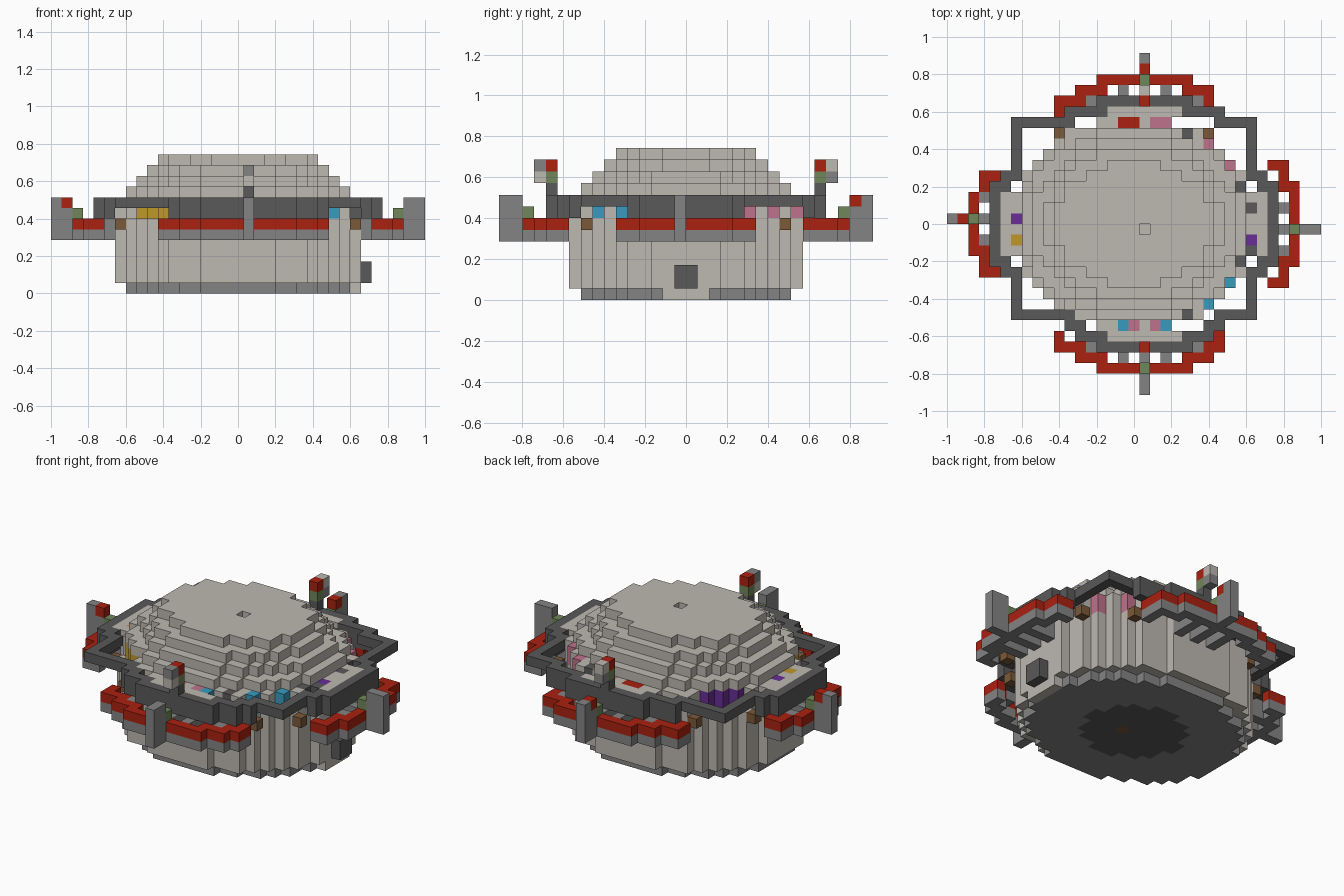
import bpy
import bmesh
from mathutils import Vector

old = bpy.data.objects.get("Cube")
if old:
    bpy.data.objects.remove(old, do_unlink=True)

U = 2 / 35          # edge of one block
cells = {}          # block position -> part name
parts = {}          # part name -> material

PALETTE = {
    "pale_stone": (0.51, 0.48, 0.44), "mid_grey": (0.23, 0.23, 0.23),
    "dark_grey": (0.10, 0.10, 0.10), "red": (0.40, 0.015, 0.005),
    "yellow": (0.52, 0.31, 0.025), "purple": (0.14, 0.026, 0.30),
    "blue": (0.04, 0.33, 0.52), "pink": (0.52, 0.17, 0.26),
    "green": (0.16, 0.24, 0.10), "brown": (0.20, 0.10, 0.04),
}
mats = {}
for name, rgb in PALETTE.items():
    m = bpy.data.materials.new(name)
    m.use_nodes = True
    m.diffuse_color = (*rgb, 1)
    m.node_tree.nodes["Principled BSDF"].inputs["Base Color"].default_value = (*rgb, 1)
    mats[name] = m


def put(part, mat, xs, ys, zs):
    """Fill a box of blocks; each range is one index or an inclusive pair."""
    parts[part] = mat
    span = [range(r, r + 1) if isinstance(r, int) else range(r[0], r[1] + 1)
            for r in (xs, ys, zs)]
    for i in span[0]:
        for j in span[1]:
            for k in span[2]:
                cells[i, j, k] = part


def disc(part, mat, rx, ry, zs):
    """Fill an elliptical slab of blocks around the middle."""
    for i in range(35):
        for j in range(32):
            if ((i - 17) / rx) ** 2 + ((j - 15.5) / ry) ** 2 <= 1:
                put(part, mat, i, j, zs)


# Drum, base plate and stepped dome
disc("base", "mid_grey", 10.5, 9, 0)
disc("underside_plate", "dark_grey", 5.2, 4.6, 0)
put("underside_plug", "brown", 18, 15, 0)
disc("drum", "pale_stone", 11.5, 10, (1, 8))
for step in range(4):
    disc("dome", "pale_stone", 10.5 - step, 9 - step, 9 + step)
del cells[18, 15, 12]

# Door with its step
put("door_step", "pale_stone", 28, (14, 17), 0)
put("door", "dark_grey", 29, (15, 16), (1, 2))

# Shelf inside the rim bulges
for j in (5, 26):
    put("shelf", "pale_stone", (15, 21), j, 8)
for i in (5, 29):
    put("shelf", "pale_stone", i, (13, 18), 8)

# Dark rim: two blocks deep at the bulges, one at the corners
DEEP = (7, 8)
for rows in ((4, 5, 6, 7), (27, 26, 26, 25)):
    put("rim", "dark_grey", (14, 22), rows[0], DEEP)
    for a, b in ((12, 14), (22, 24)):
        put("rim", "dark_grey", a if rows[0] > 9 else (a, b), rows[1], DEEP)
        put("rim", "dark_grey", (a, b), rows[1], DEEP)
    for a, b in ((11, 12), (24, 25)):
        put("rim", "dark_grey", (a, b), rows[2], DEEP)
    for a, b in ((6, 11), (25, 28)):
        put("rim", "dark_grey", (a, b), rows[3], 8)
for outer, mid, corner in ((4, 5, 6), (30, 29, 28)):
    put("rim", "dark_grey", outer, (12, 19), DEEP)
    for a, b in ((11, 12), (19, 20)):
        put("rim", "dark_grey", mid, (a, b), DEEP)
    for a, b in ((7, 11), (20, 25)):
        put("rim", "dark_grey", corner, (a, b), 8)


# Four red galleries on grey footings
def gallery(xs, ys):
    put("gallery_footing", "mid_grey", xs, ys, 5)
    put("gallery", "red", xs, ys, 6)


for s, edge, right in ((1, 2, 25), (-1, 29, 24)):
    gallery((14, 22), edge)
    for pair in ((12, 14), (22, 24)):
        gallery(pair, edge + s)
    for pair in ((10, 12), (24, right)):
        gallery(pair, edge + 2 * s)
    for i in (10, right):
        gallery(i, edge + 3 * s)
        put("gallery_bracket", "brown", i, edge + 5 * s, 6)
    for i in (16, 18, 20):
        for n in (1, 2, 3):
            put("gallery_beam", "mid_grey", i, edge + n * s, (5, 6))
    for i in (13, 23):
        put("gallery_beam", "mid_grey", i, edge + 2 * s, 6)
for s, edge, lo, hi in ((1, 2, 11, 20), (-1, 32, 10, 21)):
    gallery(edge, (lo + 2, hi - 2))
    for pair in ((lo, lo + 2), (hi - 2, hi)):
        gallery(edge + s, pair)
    for j in (lo, hi):
        gallery(edge + 2 * s, j)
        put("gallery_bracket", "brown", edge + 4 * s, j, 6)
    mid = 16 if s > 0 else 15
    for j in (mid - 2, mid, mid + 2):
        for n in (1, 2, 3):
            put("gallery_beam", "mid_grey", edge + n * s, j, (5, 6))

# Outer fins with green joints and red lamps
FIN = (5, 8)
put("fin", "mid_grey", 18, (0, 1), FIN)
put("fin", "mid_grey", 18, (30, 31), FIN)
put("fin", "mid_grey", (33, 34), 15, FIN)
put("fin", "mid_grey", (0, 1), 16, FIN)
for i, j in ((18, 2), (18, 29), (32, 15), (2, 16)):
    put("fin_joint", "green", i, j, 7)
put("fin_lamp", "red", 18, 30, 8)
put("fin_lamp", "red", 1, 16, 8)

# Masts at front and back
for j, out, low, high in ((4, 3, "pale_stone", "mid_grey"),
                          (27, 28, "mid_grey", "pale_stone")):
    put("mast_foot", "dark_grey", 18, j, 9)
    put("mast_joint", "green", 18, j, 10)
    put("mast_lamp", "red", 18, j, 11)
    put("mast_cap_" + low, low, 18, out, 10)
    put("mast_cap_" + high, high, 18, out, 11)

# Coloured lamps and dark vents around the dome foot
LAMPS = {
    "purple": ((10, 22), (9, 21), (8, 20), (6, 16), (28, 14)),
    "yellow": ((6, 14), (8, 11), (9, 10), (10, 9)),
    "blue": ((24, 8), (26, 10), (16, 6), (20, 6)),
    "pink": ((24, 23), (26, 21), (17, 6), (19, 6), (19, 25), (20, 25)),
    "red": ((16, 25), (17, 25)),
    "dark_grey": ((22, 24), (22, 7), (27, 19), (27, 12), (28, 17), (28, 13)),
}
for colour, spots in LAMPS.items():
    for i, j in spots:
        low = 6 if colour in ("yellow", "purple") else 7
        put(colour + "_lamps", colour, i, j, (low, 8))
        # open the blocks just outside, so that corner lamps stay in view
        di, dj = (1 if i > 17 else -1), (1 if j > 15 else -1)
        if abs(i - 17) in (7, 8, 9) and 8 <= j <= 23:
            for pos in ((i + di, j), (i, j + dj)):
                for k in (7, 8):
                    if cells.get((*pos, k)) == "drum":
                        del cells[(*pos, k)]

# Mesh each part from its exposed block faces
AXES = [Vector(v) for v in ((1, 0, 0), (0, 1, 0), (0, 0, 1))]
for part, mat in parts.items():
    bm = bmesh.new()
    verts = {}
    for cell, owner in cells.items():
        if owner != part:
            continue
        for a in range(3):
            for s in (-1, 1):
                n = AXES[a] * s
                if tuple(int(c + d) for c, d in zip(cell, n)) in cells:
                    continue
                u, w = AXES[(a + 1) % 3], AXES[(a + 2) % 3] * s
                ring = []
                for p, q in ((-1, -1), (1, -1), (1, 1), (-1, 1)):
                    c = Vector(cell) + (n + u * p + w * q) / 2
                    key = tuple(round(t * 2) for t in c)
                    if key not in verts:
                        verts[key] = bm.verts.new(
                            ((c.x - 17) * U, (c.y - 15.5) * U, (c.z + 0.5) * U))
                    ring.append(verts[key])
                bm.faces.new(ring)
    mesh = bpy.data.meshes.new(part)
    bm.to_mesh(mesh)
    bm.free()
    mesh.materials.append(mats[mat])
    bpy.context.collection.objects.link(bpy.data.objects.new(part, mesh))
